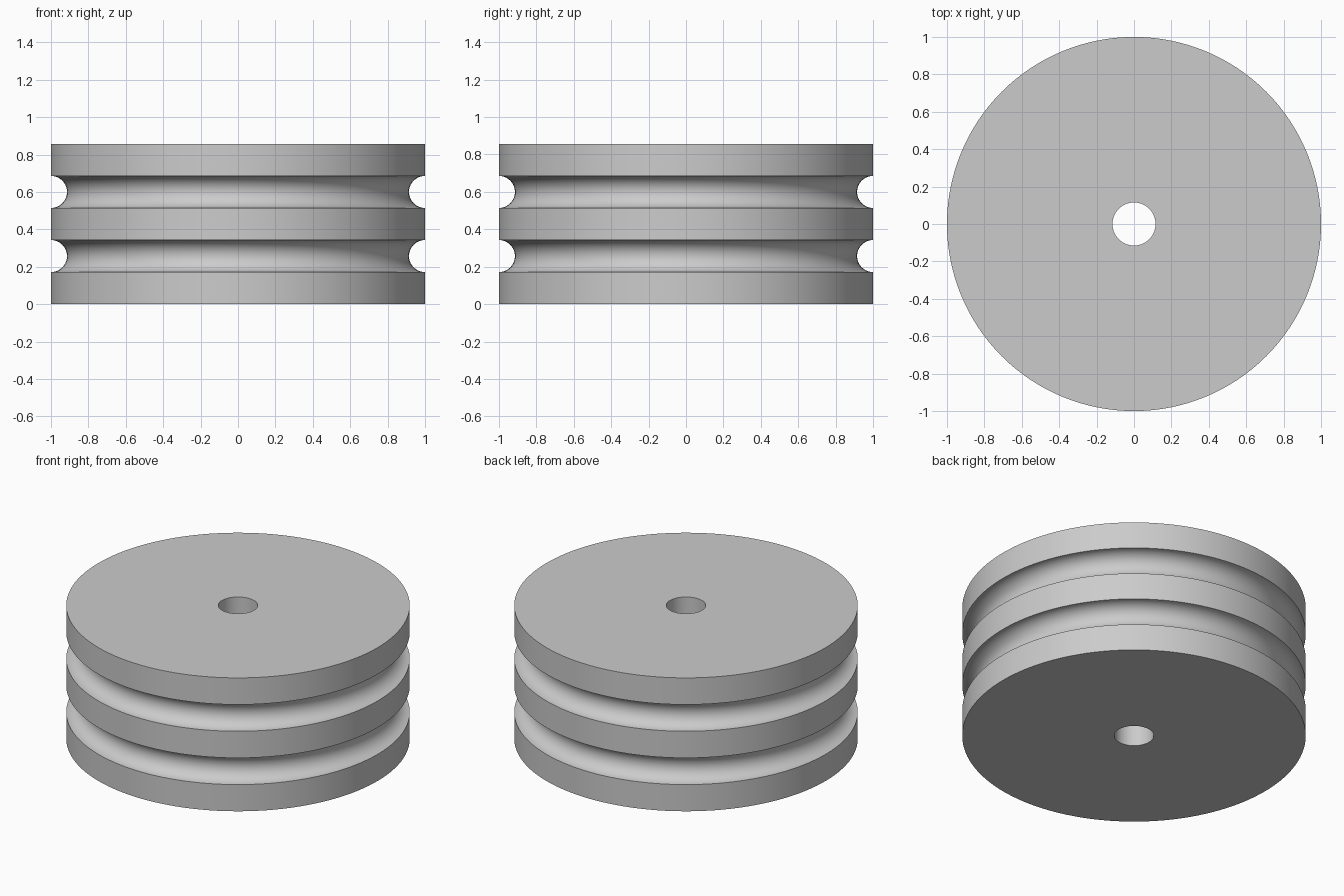
import bpy
import bmesh
from math import cos, sin, pi, radians

if "Cube" in bpy.data.objects:
    bpy.data.objects.remove(bpy.data.objects["Cube"], do_unlink=True)

RADIUS, BORE = 1.0, 0.115
BAND = 0.857 / 5           # height of each rim and each groove
SEGMENTS, ARC_STEPS = 128, 20

grey = bpy.data.materials.new("plain grey")
grey.use_nodes = True
colour = (0.6, 0.6, 0.6, 1)
grey.diffuse_color = colour
grey.node_tree.nodes["Principled BSDF"].inputs["Base Color"].default_value = colour

# Profile: bottom face, rims with half-round grooves between, top face, bore
profile = [(BORE, 0), (RADIUS, 0)]
for centre in (1.5 * BAND, 3.5 * BAND):
    for i in range(ARC_STEPS + 1):
        a = pi * i / ARC_STEPS
        profile.append((RADIUS - BAND / 2 * sin(a), centre - BAND / 2 * cos(a)))
profile += [(RADIUS, 5 * BAND), (BORE, 5 * BAND)]

# Revolve the closed profile around the z axis
bm = bmesh.new()
rings = []
for s in range(SEGMENTS):
    t = 2 * pi * s / SEGMENTS
    rings.append([bm.verts.new((r * cos(t), r * sin(t), z)) for r, z in profile])
n = len(profile)
for s in range(SEGMENTS):
    here, after = rings[s], rings[(s + 1) % SEGMENTS]
    for i in range(n):
        j = (i + 1) % n
        bm.faces.new((here[i], after[i], after[j], here[j]))
bmesh.ops.recalc_face_normals(bm, faces=bm.faces)

mesh = bpy.data.meshes.new("grooved_pulley")
bm.to_mesh(mesh)
bm.free()
mesh.materials.append(grey)
pulley = bpy.data.objects.new("grooved_pulley", mesh)
bpy.context.collection.objects.link(pulley)

# Smooth curved walls, crisp rims
bpy.ops.object.select_all(action="DESELECT")
pulley.select_set(True)
bpy.context.view_layer.objects.active = pulley
bpy.ops.object.shade_smooth_by_angle(angle=radians(30))
